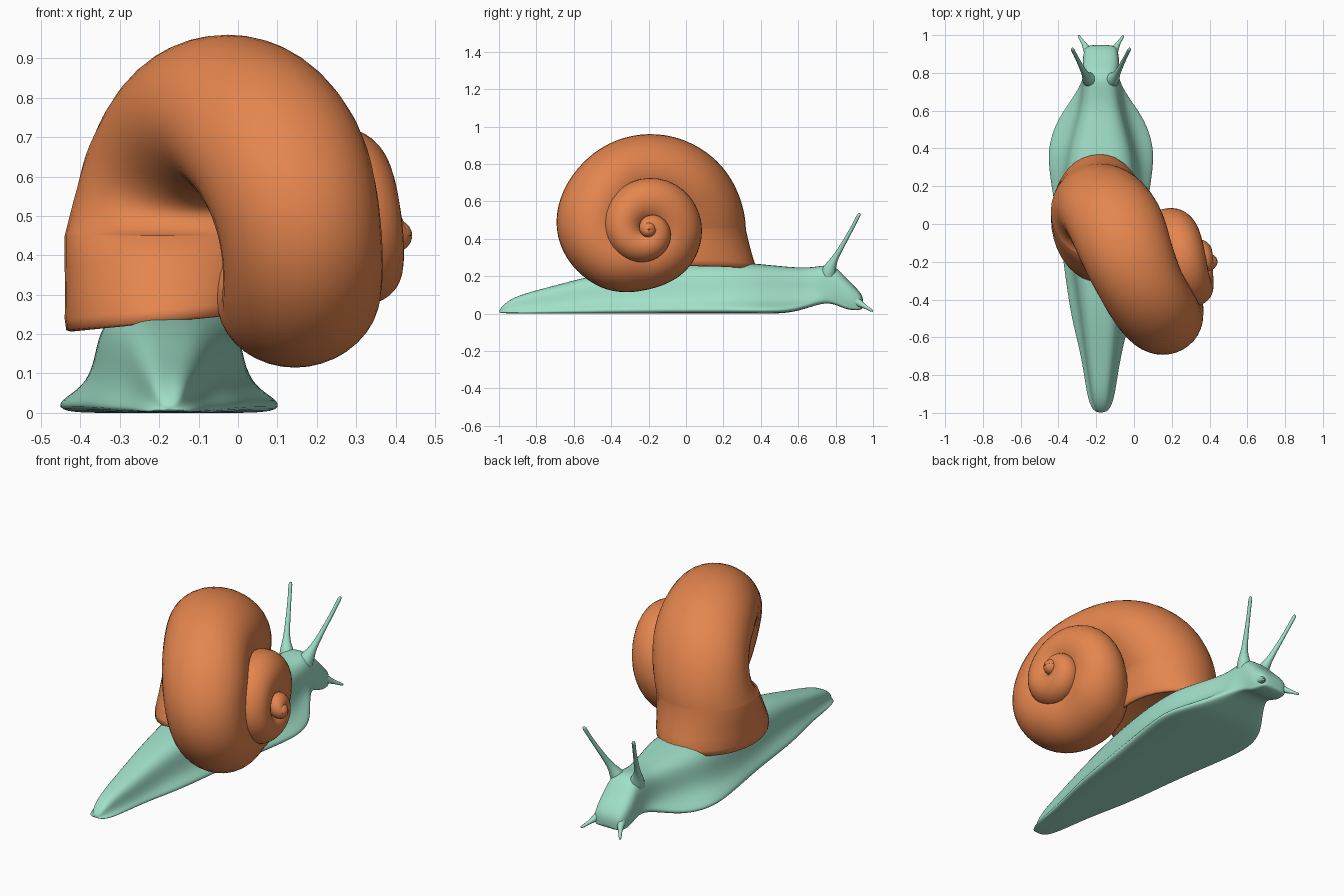
import bpy, bmesh, math
from mathutils import Vector


def material(name, rgb):
    m = bpy.data.materials.new(name)
    m.diffuse_color = (*rgb, 1)
    return m


ORANGE = material("shell orange", (0.78, 0.235, 0.076))
MINT = material("body mint", (0.35, 0.74, 0.58))


def loft(name, rings, mat, subdiv=0):
    """Skin closed rings of equal length, capping both ends."""
    bm = bmesh.new()
    vs = [[bm.verts.new(p) for p in r] for r in rings]
    n = len(rings[0])
    for a, b in zip(vs, vs[1:]):
        for i in range(n):
            j = (i + 1) % n
            bm.faces.new((a[i], a[j], b[j], b[i]))
    bm.faces.new(vs[0])
    bm.faces.new(vs[-1])
    bmesh.ops.recalc_face_normals(bm, faces=bm.faces)
    me = bpy.data.meshes.new(name)
    bm.to_mesh(me)
    bm.free()
    for p in me.polygons:
        p.use_smooth = True
    me.materials.append(mat)
    ob = bpy.data.objects.new(name, me)
    bpy.context.collection.objects.link(ob)
    if subdiv:
        s = ob.modifiers.new("smooth", 'SUBSURF')
        s.levels = s.render_levels = subdiv
    return ob


def spline(rows, steps):
    """Catmull-Rom through table rows."""
    out = []
    for i in range(len(rows) - 1):
        p0, p1 = rows[max(i - 1, 0)], rows[i]
        p2, p3 = rows[i + 1], rows[min(i + 2, len(rows) - 1)]
        for k in range(steps):
            t = k / steps
            out.append([0.5 * (2 * b + (c - a) * t + (2 * a - 5 * b + 4 * c - d) * t * t
                               + (3 * b - a - 3 * c + d) * t ** 3)
                        for a, b, c, d in zip(p0, p1, p2, p3)])
    out.append(list(rows[-1]))
    return out


# Shell: tube coiling around an x axis; angle, centre radius, centre x, x radius, radial radius
CY, CZ = -0.2, 0.45
coil = [
    (0, 0.268, -0.18, 0.26, 0.252), (22, 0.288, -0.146, 0.266, 0.228), (45, 0.303, -0.108, 0.268, 0.213),
    (90, 0.30, -0.025, 0.255, 0.21), (135, 0.295, 0.085, 0.242, 0.205),
    (180, 0.29, 0.157, 0.208, 0.20), (225, 0.225, 0.16, 0.20, 0.186),
    (270, 0.15, 0.135, 0.19, 0.170), (315, 0.135, 0.155, 0.175, 0.160),
    (360, 0.135, 0.195, 0.145, 0.15), (450, 0.15, 0.26, 0.125, 0.125),
    (540, 0.135, 0.30, 0.12, 0.105), (630, 0.08, 0.325, 0.09, 0.09),
    (720, 0.045, 0.345, 0.07, 0.07), (810, 0.02, 0.37, 0.052, 0.055),
    (900, 0.004, 0.39, 0.048, 0.045), (990, 0.0, 0.397, 0.045, 0.042),
    (1080, 0.0, 0.397, 0.045, 0.042),
]
N = 36


def section(a, y, z, x, rx, rr, tilt=0.0):
    ring = []
    for i in range(N):
        u = 2 * math.pi * i / N
        dx, dr = rx * math.cos(u), rr * math.sin(u)
        ring.append(Vector((x + dx, y + dr * math.cos(a), z + dr * math.sin(a) + tilt * dx)))
    return ring


# wide mouth sits down over the body: z, y, x, x radius, y radius, tilt
mouth = [
    (0.32, 0.04, -0.185, 0.21, 0.25, 0.1), (0.245, 0.035, -0.185, 0.225, 0.31, 0.1),
    (0.230, 0.033, -0.186, 0.238, 0.328, 0.1), (0.235, 0.032, -0.186, 0.25, 0.340, 0.1),
    (0.262, 0.034, -0.186, 0.254, 0.337, 0.09), (0.31, 0.040, -0.184, 0.255, 0.315, 0.06),
    (0.38, 0.053, -0.182, 0.258, 0.283, 0.025),
]
rings = [section(0, y, z, x, rx, rr, t) for z, y, x, rx, rr, t in mouth]
for deg, rad, x, rx, rr in spline(coil, 9):
    a = math.radians(deg)
    rings.append(section(a, CY + rad * math.cos(a), CZ + rad * math.sin(a), x, rx, rr))
loft("shell", rings, ORANGE)

# Body: stations along y: y, foot half width, body half width, bottom z, top z
MID = -0.175
stations = [
    (-1.0, 0.03, 0.02, 0.004, 0.02), (-0.96, 0.06, 0.04, 0.002, 0.065),
    (-0.88, 0.08, 0.055, 0.0, 0.105), (-0.7, 0.105, 0.08, 0.0, 0.15),
    (-0.5, 0.16, 0.105, 0.0, 0.205), (-0.3, 0.19, 0.135, 0.0, 0.24),
    (-0.1, 0.215, 0.165, 0.0, 0.26), (0.1, 0.25, 0.19, 0.0, 0.27),
    (0.3, 0.285, 0.19, 0.0, 0.275), (0.42, 0.286, 0.165, 0.0, 0.262),
    (0.55, 0.24, 0.13, 0.002, 0.25), (0.65, 0.165, 0.105, 0.03, 0.243),
    (0.74, 0.105, 0.098, 0.06, 0.26), (0.80, 0.09, 0.095, 0.05, 0.255),
    (0.86, 0.09, 0.10, 0.02, 0.185), (0.92, 0.085, 0.09, 0.018, 0.13),
    (0.95, 0.07, 0.075, 0.025, 0.085),
]
rings = []
for y, w, b, z0, z1 in stations:
    h = z1 - z0
    half = [(0.5 * w, z0), (0.97 * w, z0), (w, z0 + 0.11 * h),
            (b + (w - b) * 0.35, z0 + 0.24 * h), (b, z0 + 0.47 * h),
            (0.93 * b, z0 + 0.83 * h), (0.55 * b, z1)]
    ring = [(MID, y, z0)] + [(MID + x, y, z) for x, z in half] + [(MID, y, z1)]
    ring += [(MID - x, y, z) for x, z in reversed(half)]
    rings.append(ring)
loft("body", rings, MINT, 2)


# Tentacles: tapered stalks with rounded tips
def stalk(name, path):
    pts = [Vector(p[:3]) for p in path]
    d = (pts[-1] - pts[0]).normalized()
    u = d.cross(Vector((1, 0, 0))).normalized()
    v = d.cross(u)
    loft(name, [[p + r[3] * (u * math.cos(k * math.pi / 5) + v * math.sin(k * math.pi / 5))
                 for k in range(10)] for p, r in zip(pts, path)], MINT, 1)


for side, tag in ((-1, "left"), (1, "right")):
    upper = [(0.045, 0.75, 0.17, 0.045), (0.055, 0.762, 0.22, 0.046), (0.07, 0.775, 0.255, 0.032),
             (0.083, 0.792, 0.29, 0.019), (0.10, 0.825, 0.345, 0.014), (0.13, 0.885, 0.45, 0.010),
             (0.146, 0.915, 0.51, 0.010), (0.15, 0.923, 0.525, 0.011), (0.153, 0.93, 0.538, 0.006)]
    stalk(tag + "_eye_stalk", [(MID + side * x, y, z, r) for x, y, z, r in upper])
    lower = [(0.05, 0.87, 0.085, 0.035), (0.068, 0.915, 0.064, 0.026), (0.085, 0.945, 0.045, 0.015),
             (0.097, 0.965, 0.033, 0.010), (0.115, 0.99, 0.018, 0.008), (0.12, 1.0, 0.013, 0.005)]
    stalk(tag + "_feeler", [(MID + side * x, y, z, r) for x, y, z, r in lower])
